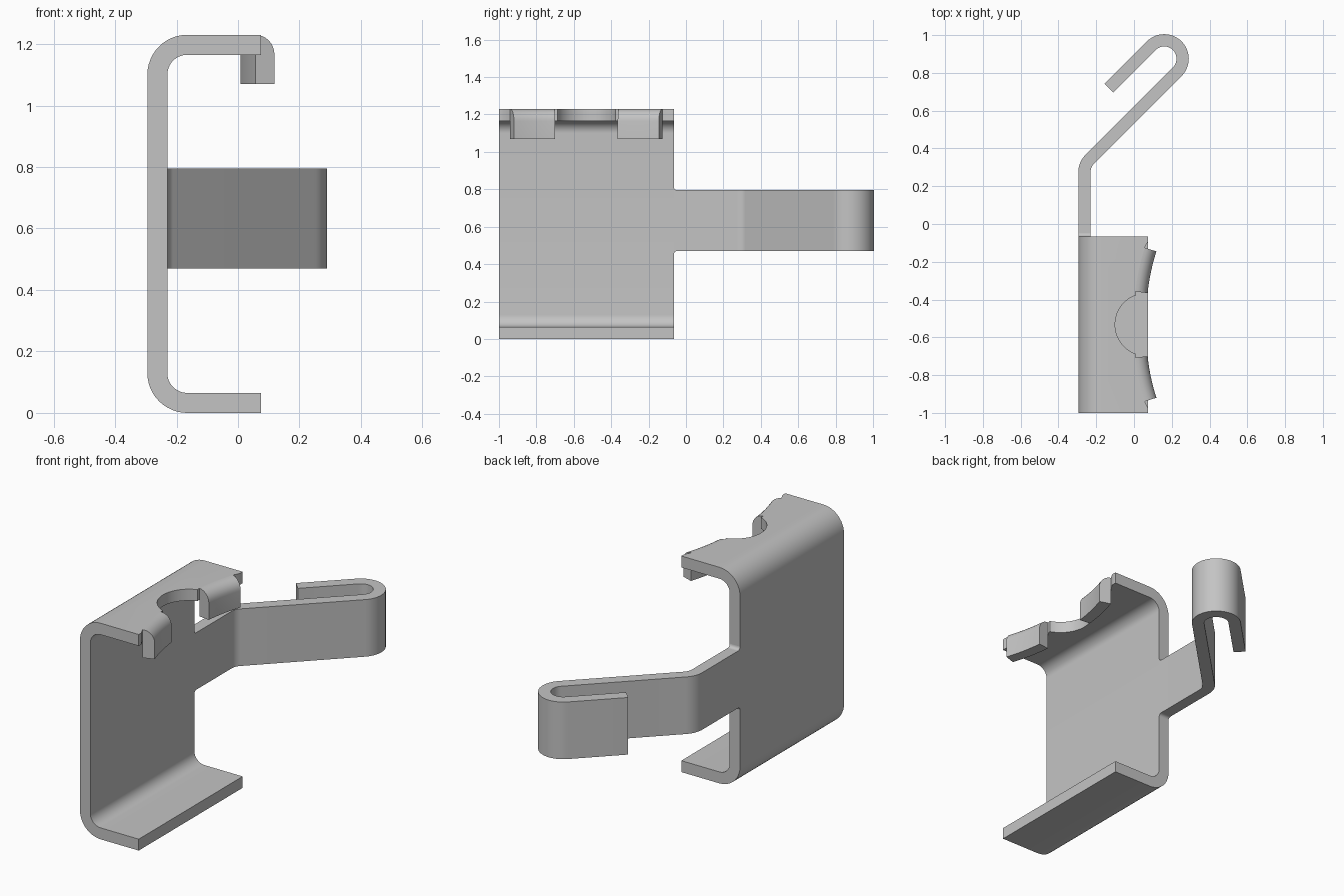
import bpy, bmesh
from math import sin, cos, radians, sqrt

cube = bpy.data.objects.get("Cube")
if cube:
    bpy.data.objects.remove(cube, do_unlink=True)

steel = bpy.data.materials.new("plain_grey")
steel.use_nodes = True
steel.diffuse_color = (0.55, 0.55, 0.55, 1)
steel.node_tree.nodes["Principled BSDF"].inputs["Base Color"].default_value = steel.diffuse_color

THICK = 0.065        # sheet thickness and inner bend radius
OUT = 2 * THICK      # outer bend radius
HEIGHT = 1.23
LEFT = -0.295        # outer face of the back wall
BACK, FRONT = -0.065, -1.0
MID = (BACK + FRONT) / 2
EDGE = 0.075         # free edge of the flanges


def arc(cx, cy, r, a0, a1, n=12):
    angles = [radians(a0 + (a1 - a0) * i / n) for i in range(n + 1)]
    return [(cx + r * cos(a), cy + r * sin(a)) for a in angles]


def loft(name, rings):
    """Closed solid through a row of matching outlines."""
    bm = bmesh.new()
    loops = [[bm.verts.new(p) for p in ring] for ring in rings]
    for a, b in zip(loops, loops[1:]):
        for i in range(len(a)):
            j = (i + 1) % len(a)
            bm.faces.new((a[i], a[j], b[j], b[i]))
    bm.faces.new(loops[0])
    bm.faces.new(loops[-1])
    bmesh.ops.recalc_face_normals(bm, faces=bm.faces[:])
    mesh = bpy.data.meshes.new(name)
    bm.to_mesh(mesh)
    bm.free()
    mesh.materials.append(steel)
    obj = bpy.data.objects.new(name, mesh)
    bpy.context.collection.objects.link(obj)
    return obj


def prism_y(name, outline, y0, y1):
    return loft(name, [[(x, y, z) for x, z in outline] for y in (y0, y1)])


def prism_z(name, outline, z0, z1):
    return loft(name, [[(x, y, z) for x, y in outline] for z in (z0, z1)])


def smooth(obj):
    bpy.ops.object.select_all(action='DESELECT')
    obj.select_set(True)
    bpy.context.view_layer.objects.active = obj
    bpy.ops.object.shade_smooth_by_angle(angle=radians(30))


# C-shaped channel
def channel_side(r):
    cx = LEFT + OUT
    return ([(EDGE, OUT - r)] + arc(cx, OUT, r, 270, 180)
            + arc(cx, HEIGHT - OUT, r, 180, 90) + [(EDGE, HEIGHT - OUT + r)])


channel = prism_y("channel", channel_side(OUT) + channel_side(THICK)[::-1], FRONT, BACK)


# Gently curved path of a lip: x, distance from the middle, heading
def lip_path(n=8):
    a0, a1, length = radians(6), radians(18), 0.225
    radius = length / (a1 - a0)
    path = []
    for i in range(n + 1):
        a = a0 + (a1 - a0) * i / n
        path.append((0.072 + radius * (cos(a0) - cos(a)),
                     0.1675 + radius * (sin(a) - sin(a0)), a))
    return path


def offset(point, u):
    x, d, a = point
    return x + u * cos(a), d - u * sin(a)


# Round notch, lip seats and relief cuts in the top flange
half = arc(0.065, 0, 0.165, 180, 109.5, 20)
half += [offset(p, -THICK) for p in lip_path()]
half += [(EDGE, 0.4425), (0.2, 0.4425)]
outline = [(x, MID + d) for x, d in half] + [(x, MID - d) for x, d in half[:0:-1]]
cutter = prism_z("notch_cutter", outline, 1.1, 1.3)
cutter.hide_render = True
cut = channel.modifiers.new("notch", 'BOOLEAN')
cut.operation = 'DIFFERENCE'
cut.solver = 'EXACT'
cut.object = cutter
bpy.context.view_layer.objects.active = channel
bpy.ops.object.modifier_apply(modifier="notch")
bpy.data.objects.remove(cutter, do_unlink=True)
smooth(channel)

# Two turned-down lips on the top flange
LIP_BOTTOM = 1.07
profile = [(-THICK, LIP_BOTTOM), (0, LIP_BOTTOM)]
profile += arc(-THICK, HEIGHT - THICK, THICK, 0, 90, 8)
for name, side in (("back_lip", 1), ("front_lip", -1)):
    rings = []
    for p in lip_path():
        ring = []
        for u, z in profile:
            x, d = offset(p, u)
            ring.append((x, MID + side * d, z))
        rings.append(ring)
    smooth(loft(name, rings))

# Hooked spring arm
ARM_LOW, ARM_HIGH = 0.47, 0.795


def arm_side(r):
    pts = [(LEFT + OUT - r, BACK)] + arc(LEFT + OUT, 0.274, r, 180, 135)
    pts += arc(0.16, 0.875, OUT + THICK - r, -45, 135, 24)
    x, y = pts[-1]
    run = 0.317 / sqrt(2)
    return pts + [(x - run, y - run)]


smooth(prism_z("spring_arm", arm_side(OUT) + arm_side(THICK)[::-1], ARM_LOW, ARM_HIGH))

# Small fillets where the arm leaves the wall
F = 0.018
for name, z, s in (("upper_fillet", ARM_HIGH, 1), ("lower_fillet", ARM_LOW, -1)):
    corner = [(BACK, z)] + [(y, z + s * h) for y, h in arc(BACK + F, F, F, 270, 180, 6)]
    smooth(loft(name, [[(x, y, h) for y, h in corner] for x in (LEFT, LEFT + THICK)]))
